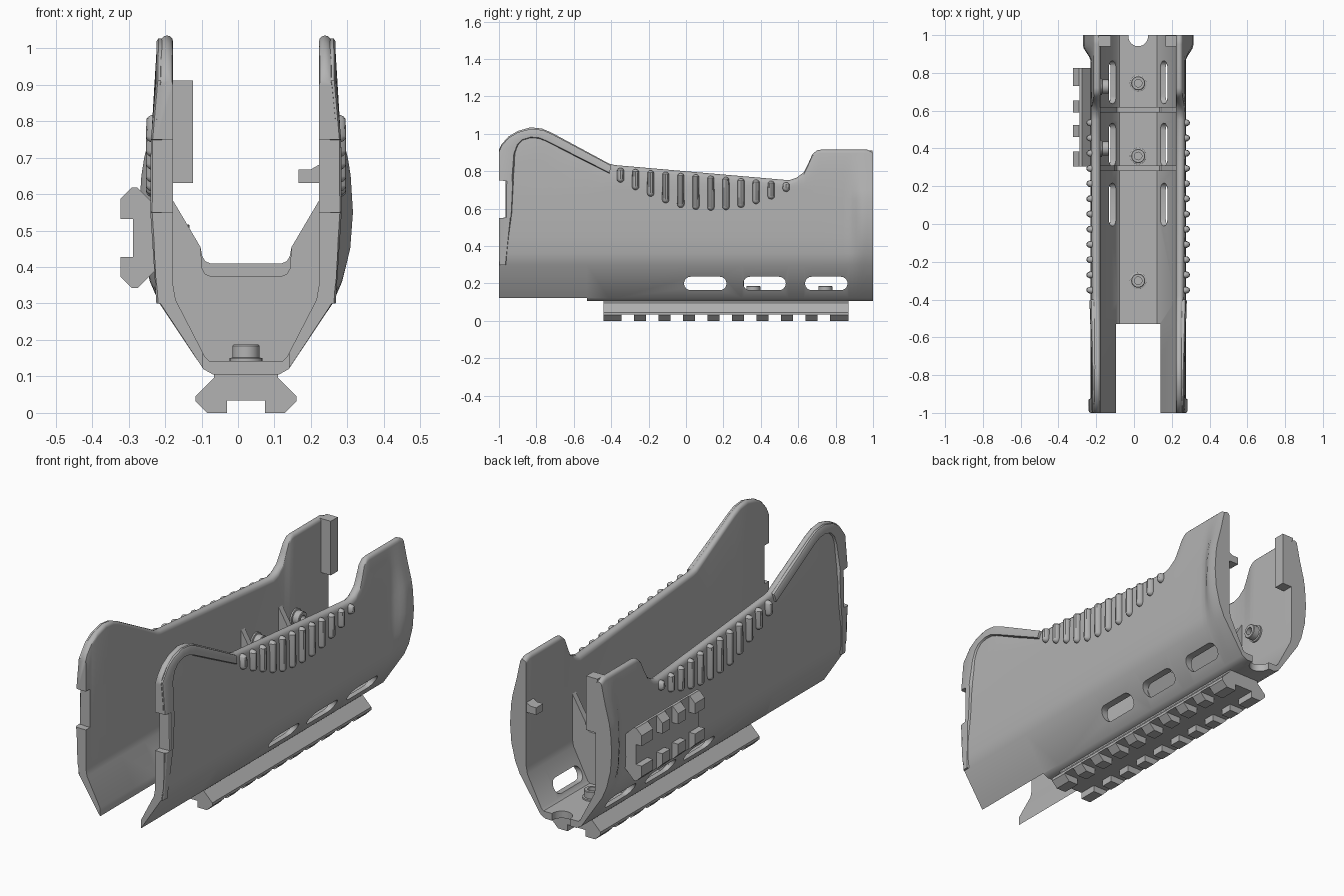
import bpy, bmesh, math
from mathutils import Matrix, Vector

if "Cube" in bpy.data.objects:
    bpy.data.objects.remove(bpy.data.objects["Cube"], do_unlink=True)

CX = 0.022  # mid-plane of the shell

grey = bpy.data.materials.new("plain grey")
grey.use_nodes = True
grey.diffuse_color = (0.45, 0.45, 0.45, 1)
grey.node_tree.nodes["Principled BSDF"].inputs["Base Color"].default_value = (0.45, 0.45, 0.45, 1)


def finish(name, bm):
    bmesh.ops.recalc_face_normals(bm, faces=bm.faces)
    mesh = bpy.data.meshes.new(name)
    bm.to_mesh(mesh)
    bm.free()
    mesh.materials.append(grey)
    obj = bpy.data.objects.new(name, mesh)
    bpy.context.collection.objects.link(obj)
    return obj


def activate(obj):
    bpy.ops.object.select_all(action='DESELECT')
    obj.select_set(True)
    bpy.context.view_layer.objects.active = obj


def smooth(obj):
    activate(obj)
    bpy.ops.object.shade_smooth_by_angle(angle=math.radians(32))


def loft(bm, rings, closed=True):
    loops = [[bm.verts.new(p) for p in ring] for ring in rings]
    n = len(loops[0])
    for a, b in zip(loops, loops[1:]):
        for i in range(n):
            j = (i + 1) % n
            bm.faces.new((a[i], a[j], b[j], b[i]))
    if closed:
        bm.faces.new(loops[0])
        bm.faces.new(loops[-1])


def prism(bm, points, y0, y1):
    """Extrude (x, z) points along y."""
    loft(bm, [[(x, y, z) for x, z in points] for y in (y0, y1)])


def box(bm, x0, x1, y0, y1, z0, z1):
    prism(bm, [(x0, z0), (x1, z0), (x1, z1), (x0, z1)], y0, y1)


def cut(obj, bm):
    cutter = finish("cutter", bm)
    cutter.hide_render = True
    mod = obj.modifiers.new("cut", 'BOOLEAN')
    mod.operation, mod.solver, mod.object = 'DIFFERENCE', 'EXACT', cutter
    activate(obj)
    bpy.ops.object.modifier_apply(modifier=mod.name)
    bpy.data.objects.remove(cutter, do_unlink=True)


def lerp(table, t):
    for (a, va), (b, vb) in zip(table, table[1:]):
        if t <= b:
            return va + (vb - va) * max(0, t - a) / (b - a)
    return table[-1][1]


# Shell: U section lofted along the length, following the top outline
TOP = [(-1, .915), (-.985, .945), (-.95, .985), (-.9, 1.015), (-.83, 1.035),
       (-.77, 1.028), (-.72, 1.007), (-.41, .84), (-.38, .833), (.55, .752),
       (.59, .765), (.63, .795), (.655, .845), (.675, .89), (.7, .912),
       (.72, .915), (.97, .915), (1, .9)]
WIDTH = [(.105, .09), (.12, .117), (.3, .235), (.36, .247), (.45, .252),
         (.75, .25), (.9, .236), (1.04, .234)]
INNER = .2


def flare(y, z):
    t = min(1, max(0, (y - .86) / .09))
    if abs(z - .56) > .27:
        return 0
    return .042 * t * t * (3 - 2 * t) * math.cos((z - .56) / .27 * math.pi / 2)


def section(y):
    top = lerp(TOP, y)
    r = (lerp(WIDTH, top) - INNER) / 2
    base = top - r
    zs = [.105, .12, .3, .36, .45, .55, .65, .7, (.7 + base) / 2]
    half = [(lerp(WIDTH, z) + flare(y, z), z) for z in zs]
    half += [(INNER + r + r * math.cos(a * math.pi / 6), base + r * math.sin(a * math.pi / 6))
             for a in range(7)]
    half += [(INNER, .35), (.193, .31), (.112, .153), (.1, .142)]
    ring = half + [(-x, z) for x, z in reversed(half)]
    return [(CX + x, y, z) for x, z in ring]


stations = sorted({y for y, _ in TOP} | {-.53, 0, .3, .84, .87, .89, .91, .93, .95})
bm = bmesh.new()
loft(bm, [section(y) for y in stations])
shell = finish("shell", bm)

# Open floor at the front, and notches in the front edges
bm = bmesh.new()
box(bm, CX - .118, CX + .118, -1.1, -.53, 0, .3)
cut(shell, bm)
bm = bmesh.new()
box(bm, -.5, .5, -1.1, -.965, .55, .75)
cut(shell, bm)

# Round notch in the rear of the floor
bm = bmesh.new()
bmesh.ops.create_cone(bm, cap_ends=True, segments=32, radius1=.052, radius2=.052, depth=.2,
                      matrix=Matrix.Translation((CX, .993, .12)))
cut(shell, bm)

# Long vent slots through both lower slopes
for mid in (.103, .42, .75):
    bm = bmesh.new()
    outline = []
    for side in (1, -1):
        for k in range(9):
            a = -math.pi / 2 + k * math.pi / 8
            outline.append((mid + side * (.078 + .036 * math.cos(a)), .2 + side * .036 * math.sin(a)))
    loft(bm, [[(x, y, z) for y, z in outline] for x in (-.5, .5)])
    cut(shell, bm)
smooth(shell)

# Raised rim around the front edges
RIM_OUT = [(-.998, .3), (-.998, .55), (-.965, .551), (-.965, .749), (-.998, .75), (-.998, .912),
           (-.948, .978), (-.9, 1.008), (-.83, 1.027), (-.765, 1.02), (-.715, .998), (-.4, .83)]
RIM_IN = [(-.96, .3), (-.93, .55), (-.93, .56), (-.92, .74), (-.92, .75), (-.907, .89),
          (-.895, .935), (-.872, .962), (-.83, .975), (-.79, .972), (-.75, .957), (-.41, .785)]
for name, s in (("left_rim", 1), ("right_rim", -1)):
    bm = bmesh.new()
    rings = []
    for (y0, z0), (y1, z1) in zip(RIM_OUT, RIM_IN):
        w0, w1 = lerp(WIDTH, z0), lerp(WIDTH, z1)
        rings.append([(CX + s * x, y, z) for x, y, z in (
            (w0 - .02, y0, z0), (w0 + .006, y0, z0),
            (w0 + .011, y0 * .85 + y1 * .15, z0 * .85 + z1 * .15),
            (w1 + .011, y0 * .15 + y1 * .85, z0 * .15 + z1 * .85), (w1 - .01, y1, z1))])
    loft(bm, rings)
    smooth(finish(name, bm))

# Grip ribs: stretched beads along the upper walls
RIB_LOW = [.74, .7, .665, .63, .605, .595, .59, .593, .605, .625, .65, .69]
for name, s in (("left_ribs", 1), ("right_ribs", -1)):
    bm = bmesh.new()
    for i, low in enumerate(RIB_LOW):
        y = -.35 + i * .0805
        top = lerp(TOP, y) - .012
        made = bmesh.ops.create_uvsphere(bm, u_segments=12, v_segments=8, radius=.019)["verts"]
        for v in made:
            lift = top - .019 if v.co.z > .001 else low + .019
            v.co = Vector((CX + s * .25 + v.co.x * 1.3, y + v.co.y, v.co.z + lift))
    smooth(finish(name, bm))

# Cross walls inside the shell
for name, y, top in (("front_cross_wall", .295, .375), ("rear_cross_wall", .605, .41)):
    half = [(.108, .13), (.21, .33), (.215, .585), (.2, .582), (.125, .455),
            (.12, top + .02), (.112, top + .006), (.098, top)]
    bm = bmesh.new()
    prism(bm, [(CX + x, z) for x, z in half] + [(CX - x, z) for x, z in reversed(half)],
          y - .015, y + .015)
    finish(name, bm)


# Accessory rails: bevelled bar with a double row of teeth
def rail(name, place, teeth):
    bar = [(.138, .034), (.138, .046), (.088, .096), (.088, .108)]
    bm = bmesh.new()
    full = bar + [(-u, d) for u, d in reversed(bar)]
    prism(bm, [place(u, d) for u, d in full], teeth[0][0], teeth[-1][1])
    for y0, y1 in teeth:
        for s in (1, -1):
            tooth = [(.052, .04), (.052, 0), (.107, 0), (.138, .031), (.138, .04)]
            prism(bm, [place(s * u, d) for u, d in tooth], y0, y1)
    return finish(name, bm)


inner_teeth = [(-.277 + .131 * i, -.213 + .131 * i) for i in range(8)]
rail("bottom_rail", lambda u, d: (CX + u, d), [(-.44, -.345)] + inner_teeth + [(.77, .87)])
rail("side_rail", lambda u, d: (-.322 + d, .48 + u),
     [(.305, .385), (.46, .525), (.59, .655), (.73, .825)])

# Flanged socket screws on the floor and the right inner wall
SCREW = [(.045, -.01), (.045, .008), (.037, .01), (.037, .042), (.034, .045), (.02, .045), (.02, .02)]


def screw(name, matrix):
    bm = bmesh.new()
    loft(bm, [[(r * math.cos(k * math.pi / 12), r * math.sin(k * math.pi / 12), z)
               for k in range(24)] for r, z in SCREW])
    bm.transform(matrix)
    smooth(finish(name, bm))


for i, y in enumerate((-.3, .36, .745)):
    screw(f"floor_screw_{i + 1}", Matrix.Translation((CX, y, .142)))
for i, y in enumerate((.4, .727)):
    screw(f"wall_screw_{i + 1}",
          Matrix.Translation((CX - INNER, y, .48)) @ Matrix.Rotation(math.pi / 2, 4, 'Y'))

# Rear locating block and small catch inside the walls
bm = bmesh.new()
box(bm, CX - .21, -.123, .94, .998, .63, .912)
finish("rear_block", bm)
bm = bmesh.new()
prism(bm, [(.166, .63), (.23, .63), (.23, .685), (.2, .668), (.166, .668)], .94, .998)
finish("rear_catch", bm)
